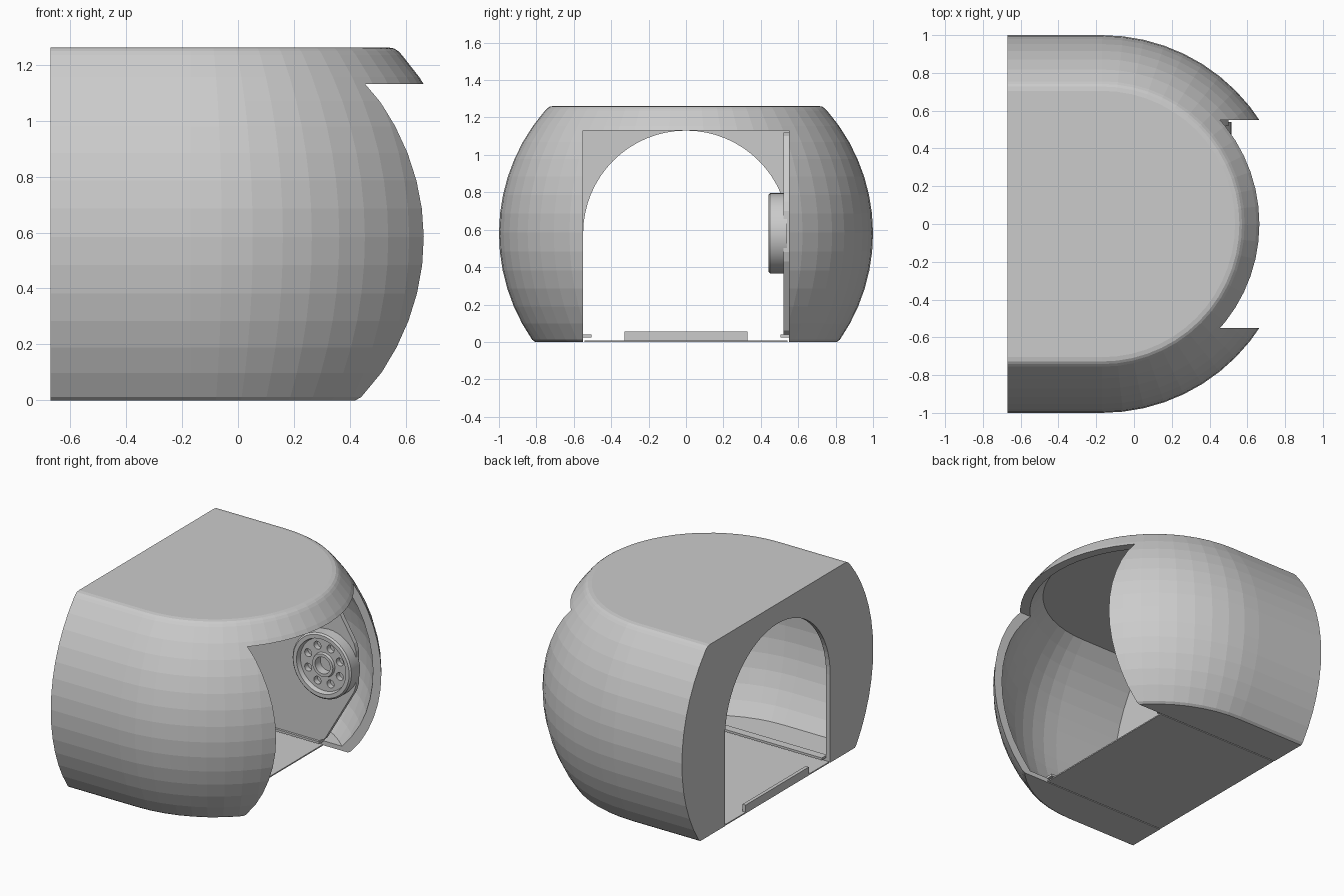
import bpy, bmesh
from math import sin, cos, pi, sqrt, asin

if "Cube" in bpy.data.objects:
    bpy.data.objects.remove(bpy.data.objects["Cube"])

CX, CZ = -0.17, 0.58          # centre of the spherical front


def make(name, verts, faces):
    me = bpy.data.meshes.new(name)
    bm = bmesh.new()
    vs = [bm.verts.new(v) for v in verts]
    for f in faces:
        bm.faces.new([vs[i] for i in f])
    bmesh.ops.remove_doubles(bm, verts=bm.verts, dist=1e-5)
    bmesh.ops.recalc_face_normals(bm, faces=bm.faces)
    bm.to_mesh(me)
    bm.free()
    ob = bpy.data.objects.new(name, me)
    bpy.context.collection.objects.link(ob)
    return ob


def box(name, x0, x1, y0, y1, z0, z1):
    return prism(name, [(x0, y0), (x1, y0), (x1, y1), (x0, y1)], z0, z1, lambda a, b, c: (a, b, c))


def prism(name, pts, c0, c1, place):
    n = len(pts)
    verts = [place(a, b, c) for c in (c0, c1) for a, b in pts]
    faces = [[i, (i + 1) % n, n + (i + 1) % n, n + i] for i in range(n)]
    return make(name, verts, faces + [list(range(n)), list(range(n, 2 * n))])


def dome(name, prof, back, seg=28):
    """Sweep a (radius, z) profile along a straight - half circle - straight path."""
    verts = []
    for r, z in prof:
        verts.append((back, -r, z))
        for i in range(seg + 1):
            a = pi * i / seg
            verts.append((CX + r * sin(a), -r * cos(a), z))
        verts.append((back, r, z))
    n, m = seg + 3, len(prof)
    faces = [[k * n + i, k * n + i + 1, (k + 1) * n + i + 1, (k + 1) * n + i]
             for k in range(m - 1) for i in range(n - 1)]
    faces += [list(range(n)), list(range((m - 1) * n, m * n))]
    faces.append([k * n for k in range(m)] + [k * n + n - 1 for k in reversed(range(m))])
    return make(name, verts, faces)


def sphere_profile(R, z0, z1, n=13):
    a0, a1 = asin((z0 - CZ) / R), asin((z1 - CZ) / R)
    return [(R * cos(a0 + (a1 - a0) * i / n), CZ + R * sin(a0 + (a1 - a0) * i / n))
            for i in range(n + 1)]


def cut(ob, cutter):
    mod = ob.modifiers.new("cut", "BOOLEAN")
    mod.operation, mod.solver, mod.object = "DIFFERENCE", "EXACT", cutter
    bpy.context.view_layer.objects.active = ob
    bpy.ops.object.modifier_apply(modifier=mod.name)
    bpy.data.objects.remove(cutter, do_unlink=True)


# outer shell with softened top and bottom rims
prof = [(0.807, 0.0)] + sphere_profile(1.0, 0.012, 1.235)
prof += [(0.742, 1.249), (0.728, 1.258), (0.705, 1.262)]
shell = dome("shell", prof, -0.67)
cut(shell, dome("cavity", sphere_profile(0.95, 0.03, 1.23), -0.64))

# front opening and arched rear doorway
cut(shell, box("front_opening", -0.6, 1.2, -0.55, 0.55, -0.2, 1.13))
arch = [(-0.55, -0.2)] + [(-0.55 * cos(pi * i / 32), CZ + 0.55 * sin(pi * i / 32))
                          for i in range(33)] + [(0.55, -0.2)]
cut(shell, prism("doorway", arch, -0.9, -0.5, lambda a, b, c: (c, a, b)))

# floor plate, rear sill and side rails
box("floor_plate", -0.668, 0.24, -0.543, 0.543, 0.0, 0.008)
box("rear_sill", -0.668, -0.645, -0.33, 0.33, 0.004, 0.055)
for s, side in ((-1, "left"), (1, "right")):
    box(side + "_rail", -0.64, 0.24, *sorted((s * 0.505, s * 0.56)), 0.025, 0.04)

# inner side panel with chamfered front corners
panel = [(-0.64, 0.04), (0.23, 0.04), (0.27, 0.06), (0.485, 0.43), (0.5, 0.48),
         (0.5, 0.70), (0.485, 0.75), (0.27, 1.10), (0.23, 1.12), (-0.64, 1.12)]
prism("side_panel", panel, 0.52, 0.55, lambda a, b, c: (a, c, b))

# round hub: lathed around the y axis
HX, N = 0.30, 48
lathe = [(0.215, 0.54), (0.215, 0.45), (0.205, 0.44), (0.18, 0.44), (0.172, 0.47),
         (0.08, 0.47), (0.075, 0.455), (0.055, 0.455), (0.055, 0.51)]
verts = [(HX + r * cos(2 * pi * i / N), y, CZ + r * sin(2 * pi * i / N))
         for r, y in lathe for i in range(N)]
faces = [[k * N + i, k * N + (i + 1) % N, (k + 1) * N + (i + 1) % N, (k + 1) * N + i]
         for k in range(len(lathe) - 1) for i in range(N)]
faces += [list(range(N)), list(range(len(lathe) * N - N, len(lathe) * N))]
hub = make("hub", verts, faces)

# ring of eight holes in the hub
for k in range(8):
    a = 2 * pi * (k + 0.5) / 8
    hx, hz = HX + 0.125 * cos(a), CZ + 0.125 * sin(a)
    ring = [(hx + 0.026 * cos(2 * pi * i / 16), hz + 0.026 * sin(2 * pi * i / 16)) for i in range(16)]
    cut(hub, prism("hole", ring, 0.42, 0.505, lambda p, q, c: (p, c, q)))

bpy.ops.object.select_all(action="DESELECT")
hub.select_set(True)
bpy.context.view_layer.objects.active = hub
bpy.ops.object.shade_smooth_by_angle()
